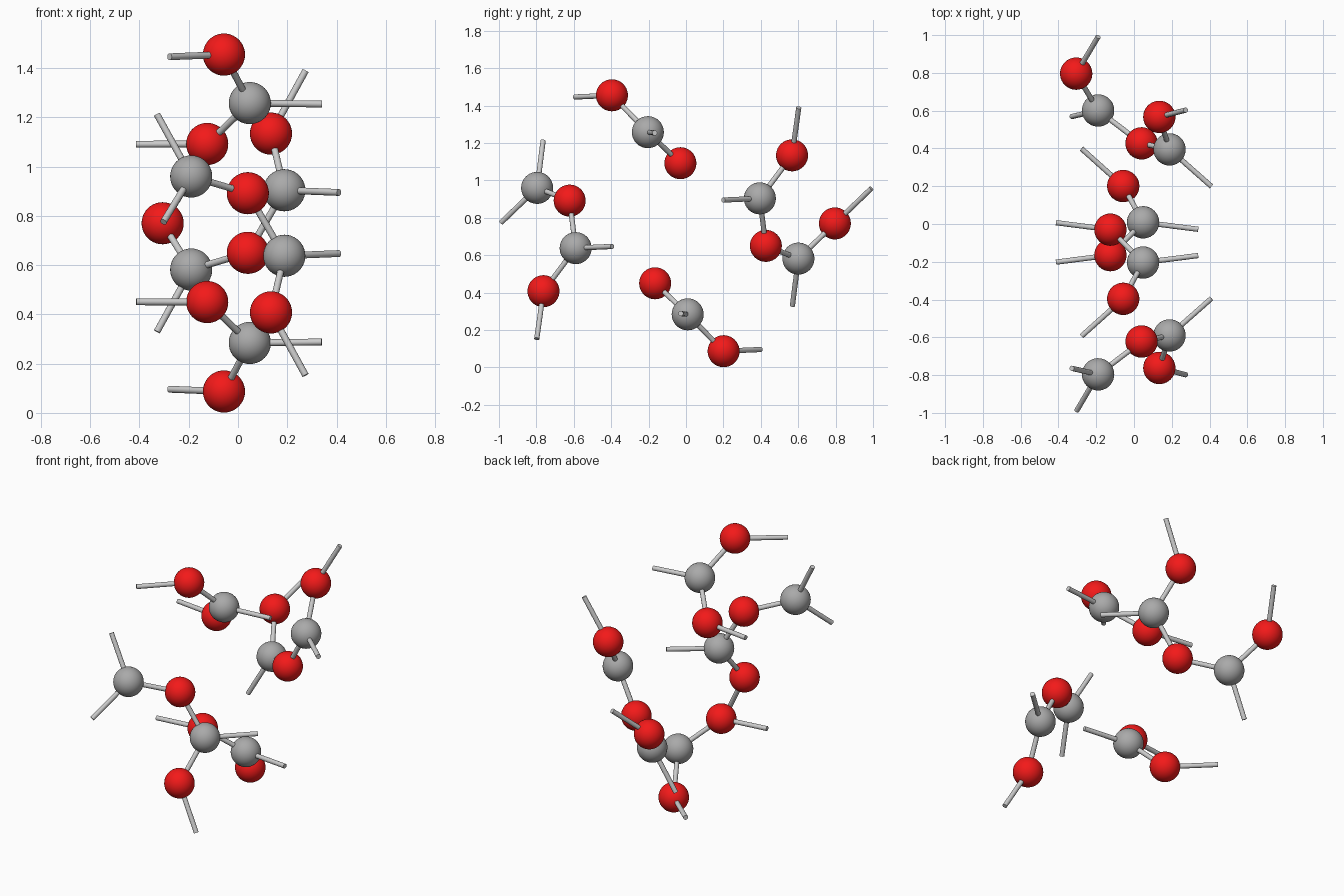
import bpy
from mathutils import Vector

if "Cube" in bpy.data.objects:
    bpy.data.objects.remove(bpy.data.objects["Cube"])

ATOM_R, STICK_R = 0.0855, 0.0138


def material(name, rgb):
    m = bpy.data.materials.new(name)
    m.diffuse_color = (*rgb, 1)
    m.use_nodes = True
    m.node_tree.nodes["Principled BSDF"].inputs["Base Color"].default_value = m.diffuse_color
    return m


RED = material("red", (0.9, 0.01, 0.01))
GREY = material("mid_grey", (0.4, 0.4, 0.4))


def ball(kind, p):
    bpy.ops.mesh.primitive_uv_sphere_add(segments=40, ring_count=20, radius=ATOM_R, location=p)
    o = bpy.context.object
    o.name = "oxygen_ball" if kind == "O" else "carbon_ball"
    o.data.materials.append(RED if kind == "O" else GREY)
    bpy.ops.object.shade_smooth()


def stick(name, a, b):
    a, b = Vector(a), Vector(b)
    d = b - a
    bpy.ops.mesh.primitive_cylinder_add(vertices=20, radius=STICK_R, depth=d.length, location=(a + b) / 2)
    o = bpy.context.object
    o.name = name
    o.rotation_euler = d.to_track_quat("Z", "Y").to_euler()
    bpy.ops.object.shade_smooth_by_angle()


def same(p):
    return p


def turned(p):
    # half turn about an axis parallel to x
    return (p[0], -0.195 - p[1], 1.542 - p[2])


# Each chain: bonded atoms in order, and loose sticks (atom index, end)
short_chain = (
    [("O", (-0.057, -0.396, 1.455)), ("C", (0.048, -0.204, 1.258)), ("O", (-0.125, -0.03, 1.092))],
    [(0, (-0.278, -0.594, 1.446)), (1, (0.34, -0.167, 1.254)), (2, (-0.413, 0.007, 1.091))],
)
long_chain = (
    [("C", (-0.19, -0.796, 0.96)), ("O", (0.04, -0.622, 0.892)),
     ("C", (0.188, -0.59, 0.638)), ("O", (0.134, -0.762, 0.408))],
    [(0, (-0.329, -0.764, 1.212)), (2, (0.41, -0.394, 0.647)), (3, (0.274, -0.798, 0.153))],
)

# Two short and two long chains, second of each turned over
for atoms, loose in (short_chain, long_chain):
    for place in (same, turned):
        pts = [place(p) for _, p in atoms]
        for (kind, _), p in zip(atoms, pts):
            ball(kind, p)
        for a, b in zip(pts, pts[1:]):
            stick("bond", a, b)
        for i, end in loose:
            stick("loose_stick", pts[i], place(end))

# Open end of the left chain
stick("loose_stick", long_chain[0][0][1], (-0.303, -0.988, 0.775))

# Extra oxygen on the right chain
extra = (-0.306, 0.796, 0.77)
ball("O", extra)
stick("bond", turned(long_chain[0][0][1]), extra)
stick("loose_stick", extra, (-0.19, 0.991, 0.957))
